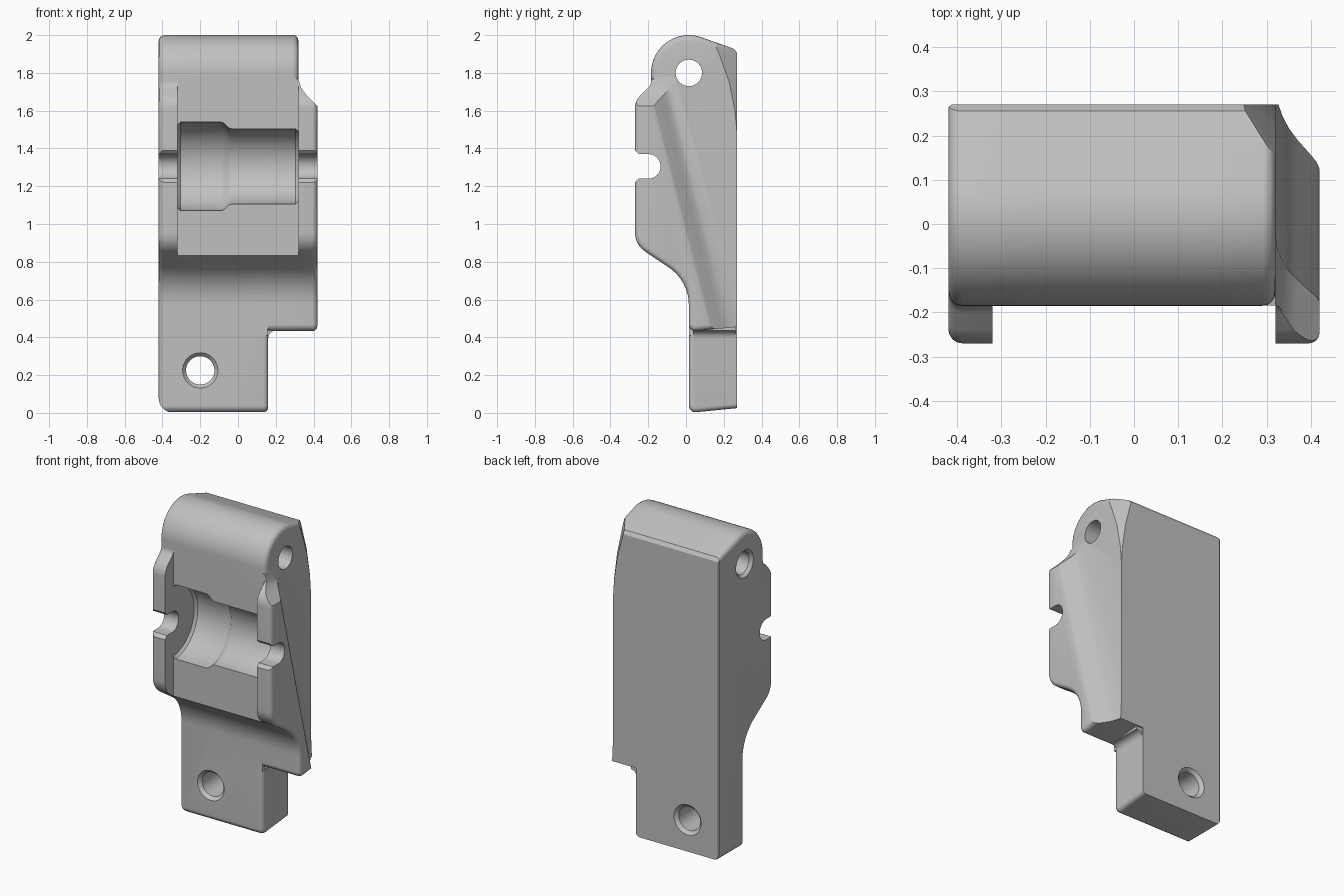
import bpy, bmesh, math
from mathutils import Vector

cube = bpy.data.objects.get("Cube")
if cube:
    bpy.data.objects.remove(cube, do_unlink=True)

metal = bpy.data.materials.new("plain grey")
metal.use_nodes = True
GREY = (0.53, 0.53, 0.53, 1)
metal.diffuse_color = GREY
metal.node_tree.nodes["Principled BSDF"].inputs["Base Color"].default_value = GREY


def loft(name, rings, bevel_x=None, bevel=0.03):
    """Closed solid through matching rings; optionally round the cap at bevel_x."""
    bm = bmesh.new()
    loops = [[bm.verts.new(p) for p in ring] for ring in rings]
    n = len(loops[0])
    for a, b in zip(loops, loops[1:]):
        for i in range(n):
            j = (i + 1) % n
            bm.faces.new((a[i], a[j], b[j], b[i]))
    bm.faces.new(loops[0])
    bm.faces.new(loops[-1])
    bmesh.ops.recalc_face_normals(bm, faces=bm.faces)
    if bevel_x is not None:
        rim = [e for e in bm.edges
               if all(abs(v.co.x - bevel_x) < 1e-4 for v in e.verts)
               and min(v.co.y for v in e.verts) < BACK - 0.03]
        bmesh.ops.bevel(bm, geom=rim, offset=bevel, segments=4, profile=0.5,
                        affect='EDGES', clamp_overlap=False)
    mesh = bpy.data.meshes.new(name)
    bm.to_mesh(mesh)
    bm.free()
    mesh.materials.append(metal)
    ob = bpy.data.objects.new(name, mesh)
    bpy.context.collection.objects.link(ob)
    return ob


def place(axis, t, u, v):
    return {'x': (t, u, v), 'y': (u, t, v), 'z': (u, v, t)}[axis]


def prism(name, pts, axis, a, b, **kw):
    return loft(name, [[place(axis, t, u, v) for u, v in pts] for t in (a, b)], **kw)


def lathe(name, steps, axis, cu, cv, n=48):
    """Turned solid: steps are (position on axis, radius)."""
    return loft(name, [[place(axis, t, cu + r * math.cos(k * math.tau / n),
                              cv + r * math.sin(k * math.tau / n))
                        for k in range(n)] for t, r in steps])


def rounded(corners, n=8):
    """Polygon from (u, v, radius) corners with filleted corners."""
    out = []
    for i, (u, v, r) in enumerate(corners):
        p = Vector((u, v))
        if not r:
            out.append((u, v))
            continue
        a = (Vector(corners[i - 1][:2]) - p).normalized()
        b = (Vector(corners[(i + 1) % len(corners)][:2]) - p).normalized()
        half = a.angle(b) / 2
        c = p + (a + b).normalized() * r / math.sin(half)
        s = p + a * r / math.tan(half) - c
        e = p + b * r / math.tan(half) - c
        for k in range(n + 1):
            d = s.lerp(e, k / n).normalized() * r
            out.append(tuple(c + d))
    return out


def combine(target, other, op):
    mod = target.modifiers.new(op, 'BOOLEAN')
    mod.operation, mod.solver, mod.object = op, 'EXACT', other
    bpy.context.view_layer.objects.active = target
    bpy.ops.object.modifier_apply(modifier=mod.name)
    bpy.data.objects.remove(other, do_unlink=True)


BACK, FRONT, TAB = 0.27, -0.27, 0.015
PIN_Y, PIN_Z, BARREL = 0.015, 1.8, 0.2
SEAT_Y, SEAT_Z = -0.2, 1.305


def side_profile(bottom):
    barrel = [(PIN_Y + BARREL * math.cos(math.radians(a)),
               PIN_Z + BARREL * math.sin(math.radians(a)), 0) for a in range(70, 181, 5)]
    return rounded([(BACK, bottom + 0.025, 0), (BACK, 1.905, 0), (0.255, 1.927, 0)] + barrel + [
        (-0.185, 1.735, 0.05), (FRONT, 1.655, 0.1), (FRONT, 0.89, 0.12),
        (TAB, 0.70, 0.24), (TAB, bottom, 0.035)])


# Main body with the tab, the barrel end and the side flange
body = prism("bracket_body", side_profile(0), 'x', -0.42, 0.16, bevel_x=-0.42, bevel=0.032)
tab = prism("tab_end", side_profile(0), 'x', -0.25, 0.16, bevel_x=0.16, bevel=0.025)
barrel_end = prism("barrel_end", side_profile(0.43), 'x', -0.2, 0.32, bevel_x=0.32)
flange = prism("side_flange", side_profile(0.43), 'x', 0.0, 0.42, bevel_x=0.42, bevel=0.025)

# Flange limits: sloping shoulder, then the slanted rib with a hollow back
shoulder = [(-0.1, 0.3), (0.5, 0.3), (0.5, 1.54), (0.42, 1.625), (0.36, 1.685),
            (0.335, 1.72), (0.32, 1.765), (0.28, 1.78), (-0.1, 1.78)]
combine(flange, prism("shoulder_limit", shoulder, 'y', -0.5, 0.5), 'INTERSECT')


def rib_section(z):
    edge = -0.17 + (1.6 - z) * 0.258
    hollow = [(0.42, 0), (0.414, 0.012), (0.372, 0.06), (0.35, 0.09),
              (0.335, 0.12), (0.325, 0.15), (0.32, 0.18)]
    pts = [(-0.1, 0.7), (-0.1, -0.45), (0.42, -0.45)]
    pts += [(x, edge + d) for x, d in hollow] + [(0.32, 0.7)]
    return [(x, y, z) for x, y in pts]


combine(flange, loft("rib_limit", [rib_section(0.2), rib_section(1.95)]), 'INTERSECT')
combine(body, barrel_end, 'UNION')
combine(body, flange, 'UNION')

# The plain inner end of the body is hidden by cutting it back under the tab end
combine(body, prism("tab_trim", [(0.0, -0.1), (0.5, -0.1), (0.5, 0.41), (0.0, 0.41)],
                    'y', -0.5, 0.5), 'DIFFERENCE')
tab_zone = [(-0.3, -0.1), (0.3, -0.1), (0.3, 0.5), (-0.3, 0.5)]
combine(tab, prism("tab_zone", tab_zone, 'y', -0.5, 0.5), 'INTERSECT')
combine(body, tab, 'UNION')

# Fillet in the step beside the tab
r = 0.04
fillet = [(0.13, 0.46), (0.13, 0.43 - r)] + [
    (0.16 + r - r * math.cos(a), 0.435 - r + r * math.sin(a))
    for a in (k * math.pi / 12 for k in range(7))] + [(0.2, 0.46)]
combine(body, prism("step_fillet", fillet, 'y', 0.04, 0.262), 'UNION')

# Recess between the two ears, the stepped seat and the ear notches
recess = [(-0.32, 0.7), (0.32, 0.7), (0.32, 1.78), (-0.32, 1.78)]
cutters = [
    prism("recess_cutter", recess, 'y', -0.5, -0.1845),
    lathe("seat_cutter", [(-0.32, 0.22), (-0.305, 0.235), (-0.09, 0.235), (-0.075, 0.23),
                          (-0.05, 0.205), (-0.035, 0.2), (0.305, 0.2), (0.32, 0.185)],
          'x', SEAT_Y, SEAT_Z, 64),
    prism("notch_cutter", rounded([(-0.4, 1.15, 0), (FRONT, 1.22, 0), (-0.25, SEAT_Z - 0.065, 0),
                                   (SEAT_Y + 0.065, SEAT_Z - 0.065, 0.064),
                                   (SEAT_Y + 0.065, SEAT_Z + 0.065, 0.064),
                                   (-0.25, SEAT_Z + 0.065, 0), (FRONT, 1.39, 0),
                                   (-0.4, 1.46, 0)]), 'x', -0.6, 0.6),
    # Cross hole in the barrel and countersunk hole in the tab
    lathe("pin_hole_cutter", [(-0.45, 0.11), (-0.40, 0.07), (0.5, 0.07)], 'x', PIN_Y, PIN_Z),
    lathe("tab_hole_cutter", [(-0.03, 0.135), (0.035, 0.075), (0.25, 0.075), (0.29, 0.115)],
          'y', -0.2, 0.225),
    # Rounded lower corner and the chamfered rear edge
    prism("corner_cutter", [(-0.6, -0.1), (-0.34, -0.1)] + [
        (-0.34 - 0.08 * math.sin(a), 0.08 - 0.08 * math.cos(a))
        for a in (k * math.pi / 16 for k in range(9))] + [(-0.6, 0.08)], 'y', -0.5, 0.5),
    prism("rear_edge_cutter", [(-0.45, 0.24), (-0.375, 0.3), (-0.45, 0.3)], 'z', -0.1, 2.1),
]


def scoop(z, d, e=0.05):
    k = 1.35
    return [(0.32 - d - e, BACK + k * e, z), (0.32 + e, BACK - k * (d + e), z),
            (0.32 + e, BACK + k * e, z)]


# Widening scoop on the upper rear corner
cutters.append(loft("scoop_cutter", [scoop(1.45, -0.002), scoop(1.6, 0.008), scoop(1.75, 0.03),
                                     scoop(1.9, 0.07), scoop(2.05, 0.12)]))
for cutter in cutters:
    combine(body, cutter, 'DIFFERENCE')

bpy.ops.object.select_all(action='DESELECT')
body.select_set(True)
bpy.context.view_layer.objects.active = body
bpy.ops.object.shade_smooth_by_angle(angle=math.radians(30))
